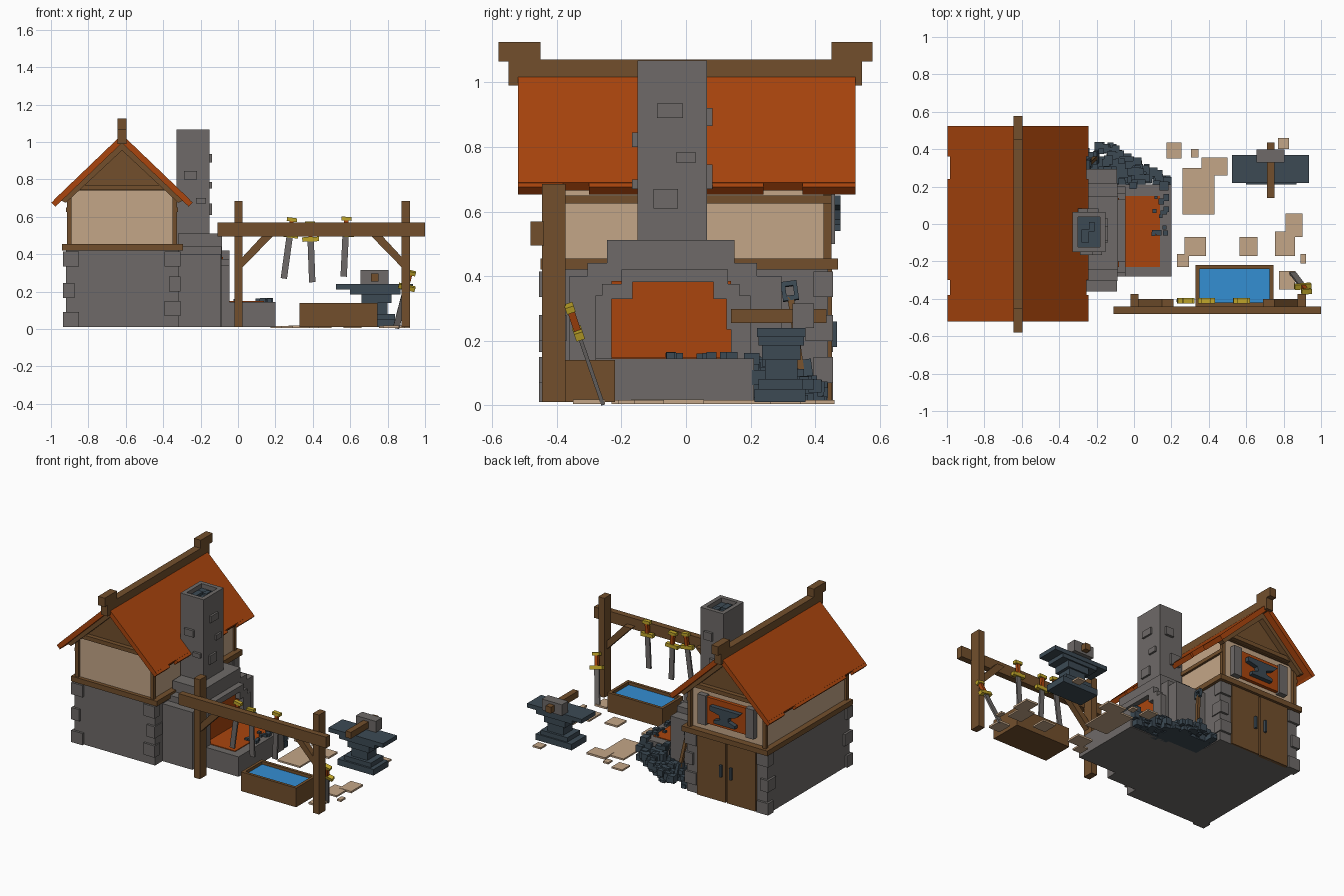
import bpy, bmesh, random
from mathutils import Vector, Matrix

random.seed(4)


def mat(name, r, g, b):
    m = bpy.data.materials.new(name)
    lin = [((c / 255 + 0.055) / 1.055) ** 2.4 for c in (r, g, b)]
    m.diffuse_color = (*lin, 1)
    return m


WOOD = mat("brown wood", 114, 79, 44)
PLASTER = mat("tan plaster", 196, 166, 135)
STONE = mat("grey stone", 110, 106, 104)
ORANGE = mat("burnt orange", 170, 69, 13)
IRON = mat("dark iron", 60, 74, 84)
GOLD = mat("gold", 192, 166, 42)
WATER = mat("blue water", 52, 142, 210)


def finish(name, bm, *mats):
    bmesh.ops.recalc_face_normals(bm, faces=bm.faces)
    me = bpy.data.meshes.new(name)
    bm.to_mesh(me)
    bm.free()
    for m in mats:
        me.materials.append(m)
    ob = bpy.data.objects.new(name, me)
    bpy.context.collection.objects.link(ob)
    return ob


def add_box(bm, x0, x1, y0, y1, z0, z1, mtx=Matrix(), index=0):
    loc = Matrix.Translation(((x0 + x1) / 2, (y0 + y1) / 2, (z0 + z1) / 2))
    size = Matrix.Diagonal((abs(x1 - x0), abs(y1 - y0), abs(z1 - z0), 1))
    vs = bmesh.ops.create_cube(bm, size=1, matrix=mtx @ loc @ size)["verts"]
    for f in {f for v in vs for f in v.link_faces}:
        f.material_index = index


def boxes(name, m, *dims):
    bm = bmesh.new()
    for d in dims:
        add_box(bm, *d)
    return finish(name, bm, m)


def prism(name, m, pts, axis, a, b):
    """Extrude a 2D outline (x,z for axis y; y,z for axis x) from a to b."""
    bm = bmesh.new()
    co = (lambda p: (p[0], a, p[1])) if axis == "y" else (lambda p: (a, p[0], p[1]))
    f = bm.faces.new([bm.verts.new(co(p)) for p in pts])
    new = bmesh.ops.extrude_face_region(bm, geom=[f])["geom"]
    d = Vector((0, b - a, 0)) if axis == "y" else Vector((b - a, 0, 0))
    bmesh.ops.translate(bm, vec=d, verts=[g for g in new if isinstance(g, bmesh.types.BMVert)])
    return finish(name, bm, m)


def hollow_box(name, m, inner, dims, rim, depth):
    bm = bmesh.new()
    add_box(bm, *dims)
    top = max(bm.faces, key=lambda f: f.calc_center_median().z)
    bmesh.ops.inset_region(bm, faces=[top], thickness=rim)
    ext = bmesh.ops.extrude_face_region(bm, geom=[top])["geom"]
    bmesh.ops.delete(bm, geom=[top], context="FACES_ONLY")
    bmesh.ops.translate(bm, vec=(0, 0, -depth), verts=[g for g in ext if isinstance(g, bmesh.types.BMVert)])
    for g in ext:
        if isinstance(g, bmesh.types.BMFace):
            g.material_index = 1
    return finish(name, bm, m, inner)


CX = -0.62
# house walls
boxes("stone_walls", STONE, (-0.92, -0.315, -0.44, 0.44, 0.01, 0.42))
boxes("floor_band", WOOD, (-0.94, -0.295, -0.45, 0.47, 0.42, 0.455))
boxes("plaster_walls", PLASTER, (-0.90, -0.335, -0.425, 0.425, 0.455, 0.745))
quoins = []
for sx in (-1, 1):
    for sy in (-1, 1):
        for i, z in enumerate((0.01, 0.165, 0.335) if sx < 0 else (0.07, 0.2, 0.335)):
            lx, ly = (0.085, 0.06) if i % 2 == 0 else (0.06, 0.085)
            x, y = (-0.935 if sx < 0 else -0.308), sy * 0.455
            quoins.append((min(x, x - sx * lx), max(x, x - sx * lx),
                           min(y, y - sy * ly), max(y, y - sy * ly), z, z + 0.08))
boxes("corner_stones", STONE, *quoins)
posts = [(x, x + 0.025, y, y + 0.025, 0.455, 0.745)
         for x in (-0.915, -0.35) for y in (-0.44, 0.425)]
posts += [(x, x + 0.03, -0.44, 0.45, 0.625, 0.65) for x in (-0.92, -0.35)]
boxes("upper_posts", WOOD, *posts)

# gables with raised frame
prism("gable_core", WOOD, [(CX - 0.29, 0.74), (CX + 0.29, 0.74), (CX, 1.0)], "y", -0.435, 0.435)
boxes("gable_beams", WOOD, *[(CX - 0.25, CX + 0.25, s * 0.455 - 0.015, s * 0.455 + 0.015, 0.742, 0.77)
                             for s in (-1, 1)])
for s in (-1, 1):
    for d in (-1, 1):
        prism("gable_rafter", WOOD,
              [(CX, 0.955), (CX, 1.005), (CX + d * 0.335, 0.69), (CX + d * 0.30, 0.675)],
              "y", s * 0.44, s * 0.48)

# roof slopes with uneven eave tiles
for d in (-1, 1):
    prism("roof_slope", ORANGE, [(CX, 1.04), (CX, 0.995), (CX + d * 0.345, 0.665), (CX + d * 0.365, 0.69)],
          "y", -0.52, 0.525)
    for a, b in ((-0.52, -0.38), (-0.30, 0.24), (0.36, 0.525)):
        prism("eave_tiles", ORANGE, [(CX + d * 0.34, 0.71), (CX + d * 0.34, 0.68),
                                     (CX + d * 0.355, 0.653), (CX + d * 0.378, 0.676)], "y", a, b)
boxes("ridge_beam", WOOD, (-0.645, -0.595, -0.55, 0.545, 0.99, 1.07),
      (-0.645, -0.595, -0.58, -0.45, 1.065, 1.125), (-0.645, -0.595, 0.45, 0.578, 1.065, 1.125))

# double doors on the back
boxes("doors", WOOD, (-0.84, -0.625, 0.43, 0.452, 0.01, 0.42), (-0.615, -0.40, 0.43, 0.452, 0.01, 0.42))
boxes("door_handles", IRON, (-0.665, -0.65, 0.45, 0.468, 0.18, 0.26), (-0.59, -0.575, 0.45, 0.468, 0.18, 0.26))

# trade sign
boxes("sign_panel", ORANGE, (-0.78, -0.46, 0.42, 0.448, 0.51, 0.69))
boxes("sign_ends", STONE, (-0.83, -0.77, 0.42, 0.462, 0.50, 0.70), (-0.47, -0.41, 0.42, 0.462, 0.50, 0.70))
prism("sign_anvil", IRON, [(-0.70, 0.54), (-0.70, 0.56), (-0.65, 0.575), (-0.65, 0.60), (-0.71, 0.62),
                           (-0.74, 0.65), (-0.51, 0.65), (-0.51, 0.62), (-0.58, 0.605), (-0.59, 0.575),
                           (-0.54, 0.56), (-0.54, 0.54)], "y", 0.44, 0.478)

# chimney and its protruding stones
hollow_box("chimney", STONE, IRON, (-0.328, -0.153, -0.15, 0.065, 0.3, 1.068), 0.04, 0.03)
boxes("chimney_flue", IRON, (-0.28, -0.24, -0.10, -0.03, 1.03, 1.055), (-0.24, -0.21, -0.04, 0.01, 1.03, 1.05))
boxes("chimney_stones", STONE,
      (-0.16, -0.14, -0.09, -0.01, 0.89, 0.935), (-0.16, -0.14, -0.03, 0.03, 0.75, 0.785),
      (-0.16, -0.14, -0.1, -0.025, 0.61, 0.67), (-0.25, -0.19, 0.06, 0.082, 0.865, 0.92),
      (-0.3, -0.23, 0.06, 0.082, 0.67, 0.745), (-0.29, -0.22, -0.167, -0.14, 0.8, 0.845),
      (-0.225, -0.17, -0.167, -0.14, 0.67, 0.7))

# forge body, arch, hearth
boxes("forge_body", STONE, (-0.32, -0.085, -0.245, 0.15, 0.01, 0.512),
      (-0.32, -0.087, -0.305, 0.22, 0.01, 0.44), (-0.32, -0.09, -0.36, 0.295, 0.01, 0.40))
arch = [(-0.28, 0.01), (-0.28, 0.34), (-0.26, 0.34), (-0.26, 0.375), (-0.2, 0.375), (-0.2, 0.42),
        (0.13, 0.42), (0.13, 0.375), (0.165, 0.375), (0.165, 0.34), (0.20, 0.34), (0.20, 0.01),
        (0.14, 0.01), (0.14, 0.235), (0.125, 0.235), (0.125, 0.33), (0.085, 0.33), (0.085, 0.382),
        (-0.165, 0.382), (-0.165, 0.33), (-0.23, 0.33), (-0.23, 0.01)]
prism("forge_arch", STONE, arch, "x", -0.09, -0.045)
boxes("forge_glow", ORANGE, (-0.09, -0.08, -0.23, 0.14, 0.14, 0.385))
boxes("hearth", STONE, (-0.088, 0.2, -0.28, 0.21, 0.01, 0.145))
boxes("hearth_embers", ORANGE, (-0.08, 0.14, -0.23, 0.15, 0.14, 0.15))
coals = []
for i in range(16):
    x, y, s = random.uniform(0.09, 0.18), random.uniform(-0.07, 0.19), random.uniform(0.008, 0.016)
    coals.append((x - s, x + s, y - s, y + s, 0.14, 0.152 + s * 0.9))
boxes("hearth_coals", IRON, *coals)

# coal heap behind the forge
heap = []
for i in range(130):
    x = random.uniform(-0.29, 0.18)
    edge = 0.425 - max(0, x + 0.12) * 0.62
    t = random.random()
    y, s = 0.2 + t * (edge - 0.2), random.uniform(0.014, 0.024)
    z = 0.01 + random.random() * 0.14 * (1 - 0.6 * t)
    heap.append((x - s, x + s, y - s, y + s, max(0.01, z - s), z + s))
heap.append((-0.31, 0.0, 0.2, 0.36, 0.01, 0.06))
boxes("coal_heap", IRON, *heap)

# shovel leaning on the wall
tilt = Matrix.Translation((-0.2, 0.36, 0.08)) @ Matrix.Rotation(0.14, 4, "X") @ Matrix.Rotation(-0.15, 4, "Y")
bm = bmesh.new()
add_box(bm, -0.01, 0.01, -0.01, 0.01, 0.03, 0.26, tilt, 1)
add_box(bm, -0.01, 0.01, -0.035, 0.035, -0.04, 0.06, tilt)
for y0, y1, z0, z1 in ((-0.025, 0.025, 0.25, 0.265), (-0.025, 0.025, 0.295, 0.31),
                       (-0.025, -0.012, 0.26, 0.3), (0.012, 0.025, 0.26, 0.3)):
    add_box(bm, -0.01, 0.01, y0, y1, z0, z1, tilt)
finish("shovel", bm, IRON, WOOD)

# weapon rack
boxes("rack_beam", WOOD, (-0.11, 1.0, -0.482, -0.44, 0.495, 0.57))
boxes("rack_posts", WOOD, (-0.02, 0.025, -0.445, -0.373, 0.01, 0.685), (0.875, 0.92, -0.445, -0.373, 0.01, 0.685))
for x, d in ((0.02, 1), (0.88, -1)):
    prism("rack_brace", WOOD, [(x, 0.325), (x, 0.38), (x + d * 0.135, 0.58), (x + d * 0.155, 0.555), (x + d * 0.19, 0.54)][:2]
          + [(x + d * 0.13, 0.52), (x + d * 0.19, 0.52)], "y", -0.44, -0.40)


# swords: built along the line from tip to pommel
def sword(tip, pommel):
    tip, pommel = Vector(tip), Vector(pommel)
    axis = pommel - tip
    L = axis.length
    z = axis.normalized()
    y = z.cross(Vector((1, 0, 0))).normalized()
    m = Matrix.Translation(tip) @ Matrix((y.cross(z), y, z)).transposed().to_4x4()
    g = L - 0.095
    bm = bmesh.new()
    add_box(bm, -0.017, 0.017, -0.006, 0.006, 0.0, g, m, 0)
    add_box(bm, -0.045, 0.045, -0.014, 0.014, g - 0.012, g + 0.012, m, 1)
    add_box(bm, -0.011, 0.011, -0.011, 0.011, g, L - 0.02, m, 2)
    add_box(bm, -0.027, 0.027, -0.014, 0.014, L - 0.02, L, m, 1)
    finish("sword", bm, STONE, GOLD, ORANGE)


sword((0.245, -0.41, 0.27), (0.29, -0.41, 0.595))
sword((0.397, -0.41, 0.25), (0.385, -0.41, 0.575))
sword((0.565, -0.41, 0.28), (0.58, -0.41, 0.60))
sword((0.845, -0.258, 0.005), (0.925, -0.363, 0.31))

# water trough
hollow_box("water_trough", WOOD, WATER, (0.33, 0.745, -0.44, -0.22, 0.01, 0.14), 0.028, 0.02)

# anvil and hammer
boxes("anvil", IRON, (0.525, 0.935, 0.22, 0.37, 0.212, 0.24), (0.60, 0.87, 0.225, 0.365, 0.185, 0.213),
      (0.66, 0.82, 0.235, 0.355, 0.14, 0.186), (0.68, 0.80, 0.245, 0.345, 0.08, 0.141),
      (0.64, 0.84, 0.225, 0.36, 0.05, 0.081), (0.60, 0.87, 0.212, 0.37, 0.01, 0.051))
boxes("hammer_head", STONE, (0.655, 0.805, 0.33, 0.397, 0.24, 0.315))
boxes("hammer_handle", WOOD, (0.71, 0.75, 0.14, 0.435, 0.255, 0.298))

# paving slabs
slabs = [(0.175, 0.255, 0.35, 0.435), (0.305, 0.345, 0.355, 0.40), (0.36, 0.50, 0.26, 0.355),
         (0.26, 0.43, 0.05, 0.30), (0.77, 0.83, 0.40, 0.46), (0.27, 0.385, -0.17, -0.07),
         (0.23, 0.295, -0.23, -0.16), (0.565, 0.66, -0.17, -0.07), (0.81, 0.90, -0.07, 0.055),
         (0.755, 0.86, -0.17, -0.04), (0.89, 0.92, -0.21, -0.16), (0.775, 0.86, -0.35, -0.25)]
boxes("paving_slabs", PLASTER, *[(*s, 0.005, 0.016 + 0.001 * (i % 3)) for i, s in enumerate(slabs)])
